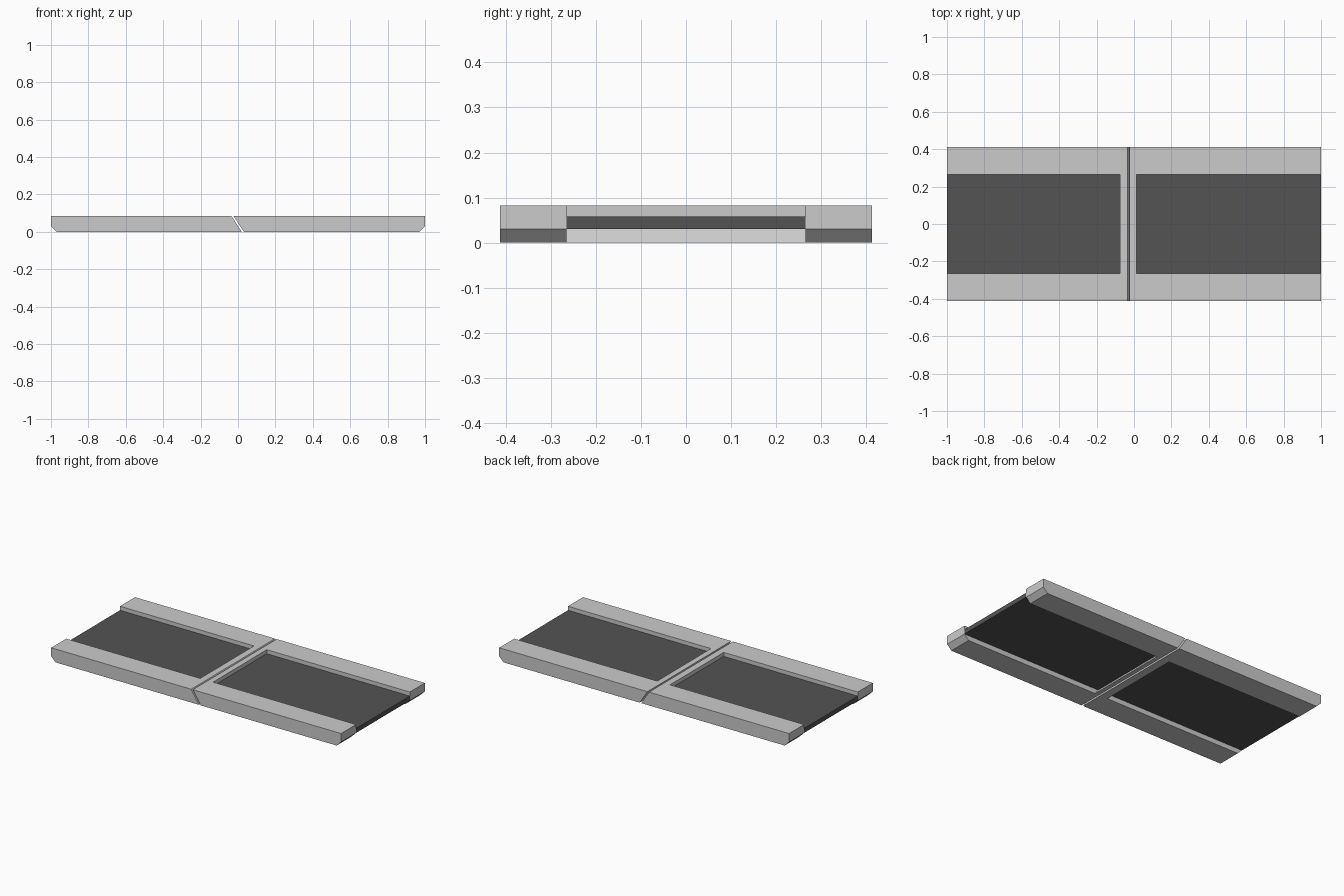
import bpy
import bmesh

if "Cube" in bpy.data.objects:
    bpy.data.objects.remove(bpy.data.objects["Cube"])

HALF_W = 0.413   # half width of the frame
HALF_IN = 0.265  # half width of the pocket holding each panel
TOP = 0.083


def prism(name, profile, half_y):
    """Extrude an (x, z) profile symmetrically along y."""
    bm = bmesh.new()
    face = bm.faces.new([bm.verts.new((x, -half_y, z)) for x, z in profile])
    ext = bmesh.ops.extrude_face_region(bm, geom=[face])
    verts = [v for v in ext["geom"] if isinstance(v, bmesh.types.BMVert)]
    bmesh.ops.translate(bm, verts=verts, vec=(0, 2 * half_y, 0))
    bmesh.ops.recalc_face_normals(bm, faces=bm.faces)
    mesh = bpy.data.meshes.new(name)
    bm.to_mesh(mesh)
    bm.free()
    obj = bpy.data.objects.new(name, mesh)
    bpy.context.collection.objects.link(obj)
    return obj


def carve(obj, cutter):
    """Cut the pocket out and drop the cutter."""
    cutter.hide_render = True
    mod = obj.modifiers.new("pocket", 'BOOLEAN')
    mod.operation = 'DIFFERENCE'
    mod.solver = 'EXACT'
    mod.object = cutter
    bpy.context.view_layer.objects.active = obj
    bpy.ops.object.modifier_apply(modifier=mod.name)
    bpy.data.objects.remove(cutter)


dark = bpy.data.materials.new("dark_panel")
dark.diffuse_color = (0.09, 0.088, 0.09, 1)
dark.use_nodes = True
dark.node_tree.nodes["Principled BSDF"].inputs["Base Color"].default_value = dark.diffuse_color

# side, slanted joint (top x, bottom x), inner crossbar face as (x, z) from top to bottom
halves = [
    ("left", -1, (-0.034, 0.020),
     [(-0.075, 0.2), (-0.075, 0.058), (-0.030, 0.0), (-0.030, -0.1)]),
    ("right", 1, (-0.023, 0.031),
     [(0.013, 0.2), (0.013, 0.058), (0.036, 0.030), (0.058, 0.0), (0.058, -0.1)]),
]

for side, s, (joint_top, joint_bottom), inner in halves:
    # U-shaped frame: chamfered slab with an open-ended pocket
    frame = prism(side + "_frame",
                  [(joint_top, TOP), (s, TOP), (s, 0.03), (s * 0.97, 0),
                   (joint_bottom, 0)], HALF_W)
    pocket = prism("pocket_cutter",
                   inner + [(s * 1.2, -0.1), (s * 1.2, 0.2)], HALF_IN)
    carve(frame, pocket)

    # Dark panel suspended between the rails
    near_top = inner[1][0]
    near_low = 0.036 if s > 0 else -0.053
    panel = prism(side + "_panel",
                  [(near_top, 0.058), (s, 0.058), (s, 0.03), (near_low, 0.03)], HALF_IN)
    panel.data.materials.append(dark)
